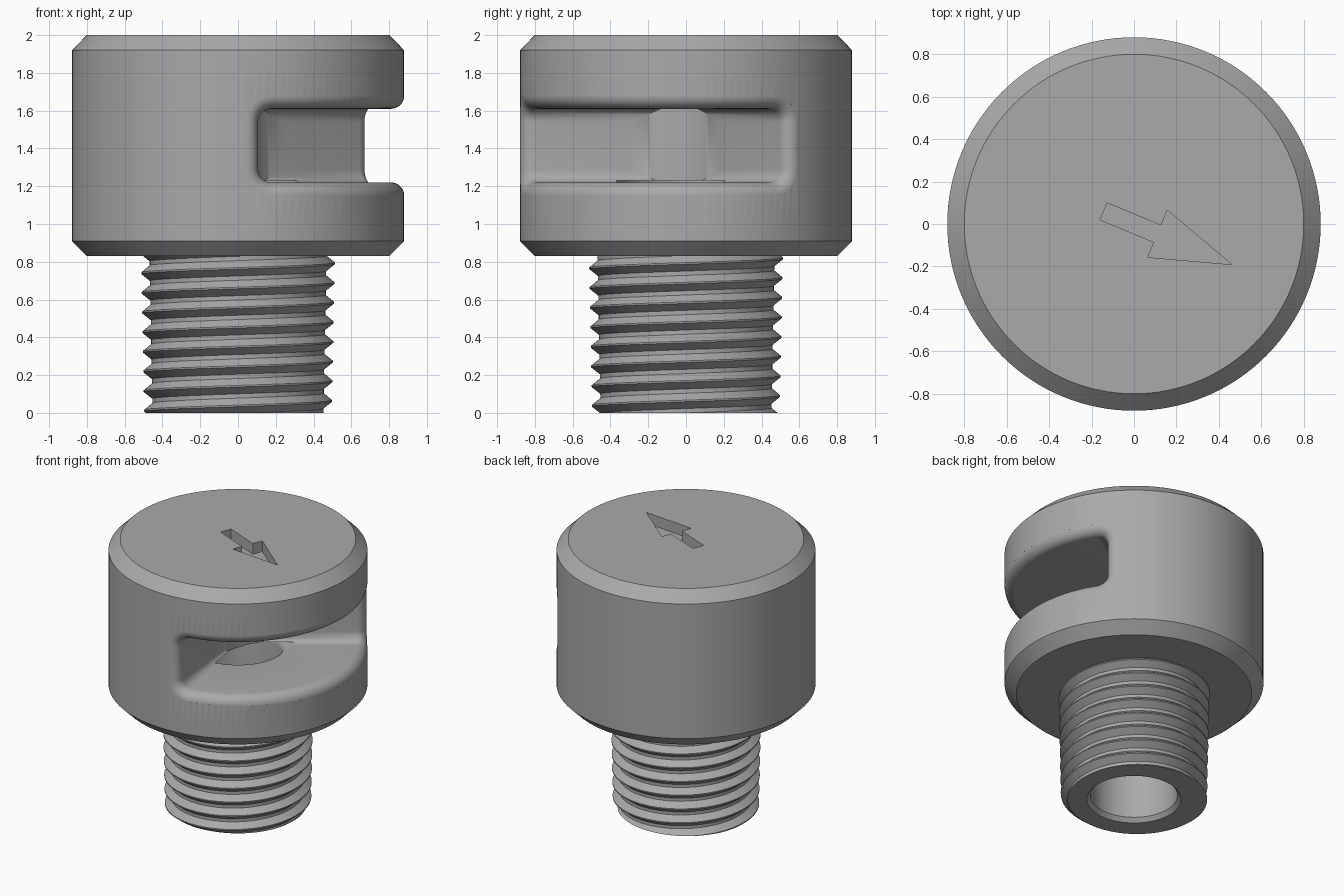
import bpy, bmesh
from math import sin, cos, pi, radians, sqrt, degrees
from mathutils import Matrix

if "Cube" in bpy.data.objects:
    bpy.data.objects.remove(bpy.data.objects["Cube"])

AIM = radians(-22.5)      # direction of the outlet and the arrow
HEAD_R, BORE_R = 0.88, 0.295

metal = bpy.data.materials.new("grey_metal")
metal.use_nodes = True
GREY = (0.40, 0.40, 0.40, 1)
metal.diffuse_color = GREY
metal.node_tree.nodes["Principled BSDF"].inputs["Base Color"].default_value = GREY


def make_object(name, bm):
    bmesh.ops.remove_doubles(bm, verts=bm.verts, dist=1e-5)
    bmesh.ops.recalc_face_normals(bm, faces=bm.faces)
    mesh = bpy.data.meshes.new(name)
    bm.to_mesh(mesh)
    bm.free()
    mesh.materials.append(metal)
    obj = bpy.data.objects.new(name, mesh)
    bpy.context.collection.objects.link(obj)
    return obj


def bridge(bm, rings, closed):
    """Quads between consecutive rings of points."""
    rows = [[bm.verts.new(p) for p in ring] for ring in rings]
    for a, b in zip(rows, rows[1:]):
        n = len(a)
        for i in range(n if closed else n - 1):
            j = (i + 1) % n
            bm.faces.new((a[i], a[j], b[j], b[i]))
    return rows


def revolve(name, profile, sides=128):
    bm = bmesh.new()
    rows = bridge(bm, [[(r * cos(2 * pi * i / sides), r * sin(2 * pi * i / sides), z)
                        for i in range(sides)] for r, z in profile], True)
    bm.faces.new(rows[0])
    bm.faces.new(rows[-1])
    return make_object(name, bm)


def smooth(obj, angle=30):
    bpy.ops.object.select_all(action="DESELECT")
    obj.select_set(True)
    bpy.context.view_layer.objects.active = obj
    bpy.ops.object.shade_smooth_by_angle(angle=radians(angle))


def cut(obj, cutter):
    mod = obj.modifiers.new("cut", "BOOLEAN")
    mod.operation, mod.solver, mod.object = "DIFFERENCE", "EXACT", cutter
    bpy.context.view_layer.objects.active = obj
    bpy.ops.object.modifier_apply(modifier=mod.name)
    bpy.data.objects.remove(cutter)


# Outlet: a 120 degree sector with a rounded apex and a flared mouth
def outlet_ring(radius, grow, apex=False):
    half, tall, corner = radians(60) + grow / radius, 0.195 + grow, 0.07 + grow
    arc = corner / radius
    cols = [(half - arc + arc * sin(t), tall - corner + corner * cos(t))
            for t in [pi / 2 * k / 8 for k in range(9)]]
    flat = [((half - arc) * k / 20, tall) for k in range(-19, 20)]
    cols = [(-a, h) for a, h in reversed(cols)] + flat + cols

    def point(a, h):
        r = radius
        if apex:
            r = 0.6 * cos(a) - sqrt(max(0, 0.27 - (0.6 * sin(a)) ** 2))
        return (r * cos(a + AIM), r * sin(a + AIM), 1.415 + h)
    return [point(a, h) for a, h in cols] + [point(a, -h) for a, h in reversed(cols)]


def outlet_cutter():
    f = 0.07
    rings = [outlet_ring(0.3, 0, True)]
    for k in range(9):
        t = pi / 2 * k / 8 * 0.96
        rings.append(outlet_ring(HEAD_R - f + f * sin(t), f - f * cos(t)))
    rings.append(outlet_ring(HEAD_R + 0.03, f))
    bm = bmesh.new()
    rows = bridge(bm, rings, True)
    for row in (rows[0], rows[-1]):
        n = len(row)
        for i in range(n // 2 - 1):
            bm.faces.new((row[i], row[i + 1], row[n - 2 - i], row[n - 1 - i]))
    return make_object("outlet_cutter", bm)


# Arrow recess in the top face
def arrow_cutter():
    half = [(-0.155, 0.043), (0.12, 0.043), (0.12, 0.12)]
    outline = half + [(0.5, 0)] + [(x, -y) for x, y in reversed(half)]
    bm = bmesh.new()
    face = bm.faces.new([bm.verts.new((x, y, 1.92)) for x, y in outline])
    ext = bmesh.ops.extrude_face_region(bm, geom=[face])["geom"]
    top = [v for v in ext if isinstance(v, bmesh.types.BMVert)]
    bmesh.ops.translate(bm, verts=top, vec=(0, 0, 0.2))
    bmesh.ops.rotate(bm, verts=bm.verts, matrix=Matrix.Rotation(AIM, 3, "Z"))
    return make_object("arrow_cutter", bm)


# Chamfered head with bore, outlet and arrow
head = revolve("head", [(0.8, 0.83), (HEAD_R, 0.91), (HEAD_R, 1.92), (0.8, 2)])
flare = [(BORE_R + 0.08 * (1 - cos(t)), 1.14 + 0.08 * sin(t))
         for t in [pi / 2 * k / 8 for k in range(9)]]
cut(head, outlet_cutter())
cut(head, revolve("bore_cutter", [(BORE_R, 0.7)] + flare + [(flare[-1][0], 1.23)]))
cut(head, arrow_cutter())
smooth(head)

# Tapered right-hand threaded stem with a chamfered bore
PITCH, TOP, TURN = 0.104, 0.84, 128
STEPS = [(0, 0), (0.22, 0), (0.57, 1), (0.65, 1), (1, 0)]


def thread_height(phase):
    for (p, h), (q, g) in zip(STEPS, STEPS[1:]):
        if phase <= q:
            return h + (g - h) * (phase - p) / (q - p)
    return 0


def stem_column(i):
    a = 2 * pi * i / TURN
    pts = [(BORE_R, 0.83), (BORE_R, 0.03), (BORE_R + 0.025, 0)]
    for k in range(-1, 10):
        for phase, _ in STEPS[:-1]:
            z = min(max((k + phase + i / TURN) * PITCH, 0), TOP)
            p = (z / PITCH - i / TURN) % 1
            pts.append((0.452 + 0.02 * z + 0.045 * thread_height(p), z))
    return [(r * cos(a), r * sin(a), z) for r, z in pts]


bm = bmesh.new()
bridge(bm, [stem_column(i) for i in range(TURN + 1)], False)
bmesh.ops.dissolve_degenerate(bm, dist=1e-5, edges=bm.edges)
smooth(make_object("threaded_stem", bm))
